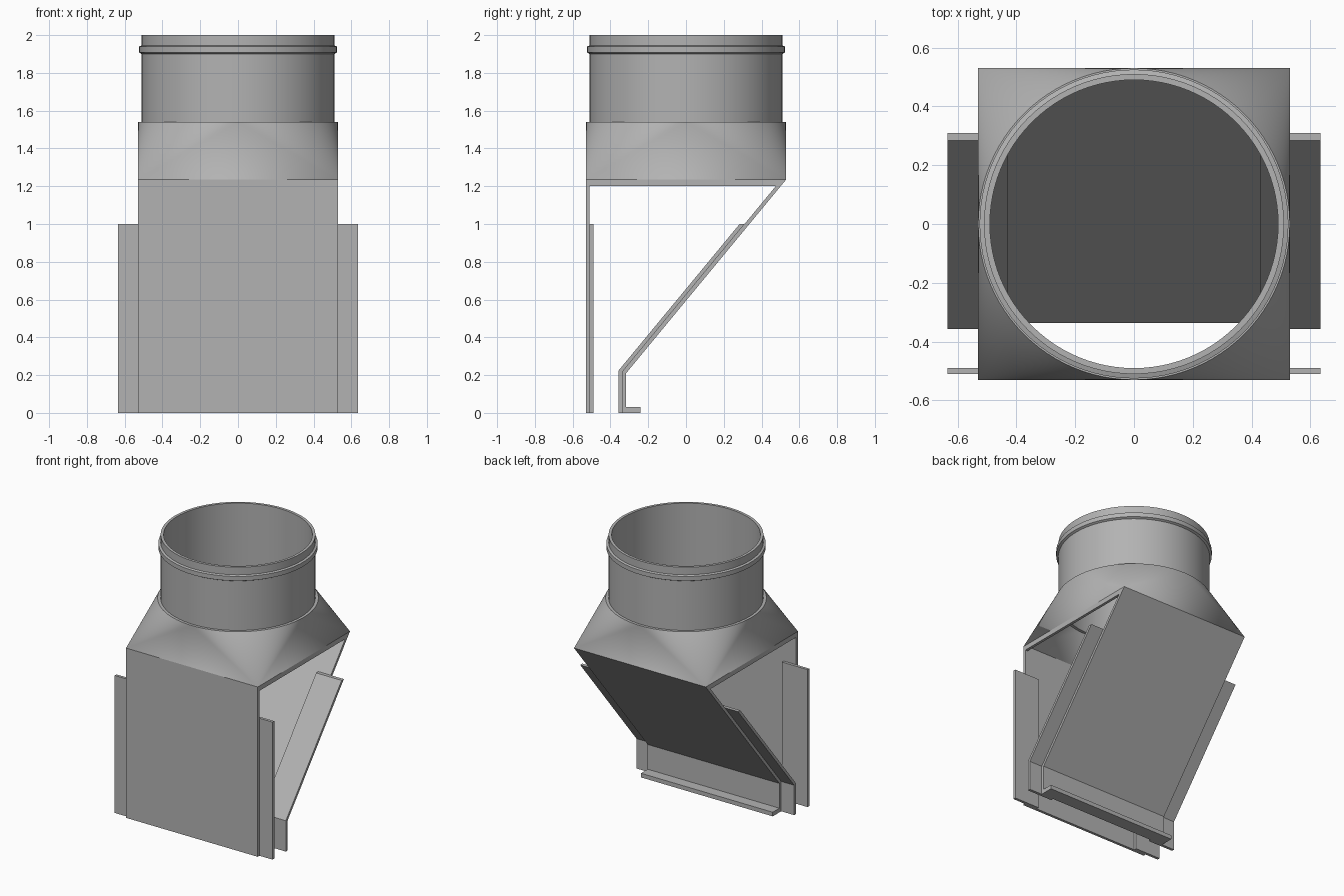
import bpy, bmesh, math
from mathutils import Vector

if "Cube" in bpy.data.objects:
    bpy.data.objects.remove(bpy.data.objects["Cube"])

# Sheet metal colour
metal = bpy.data.materials.new("sheet_metal_grey")
metal.use_nodes = True
colour = (0.45, 0.45, 0.45, 1)
metal.diffuse_color = colour
metal.node_tree.nodes["Principled BSDF"].inputs["Base Color"].default_value = colour

HALF = 0.53      # half width of the square body, also the collar radius
SHEET = 0.02     # sheet thickness
EAVE = 1.235     # height of the square end of the transition
COLLAR = 1.54    # height of its round end
SIDES = 96


def finish(bm, name, smooth=None):
    bmesh.ops.remove_doubles(bm, verts=bm.verts, dist=1e-5)
    bmesh.ops.recalc_face_normals(bm, faces=bm.faces)
    mesh = bpy.data.meshes.new(name)
    bm.to_mesh(mesh)
    bm.free()
    mesh.materials.append(metal)
    ob = bpy.data.objects.new(name, mesh)
    bpy.context.collection.objects.link(ob)
    if smooth:
        bpy.ops.object.select_all(action="DESELECT")
        ob.select_set(True)
        bpy.context.view_layer.objects.active = ob
        bpy.ops.object.shade_smooth_by_angle(angle=math.radians(smooth))
    return ob


def extrude_x(name, profile, x0, x1):
    """Prism along x from a (y, z) outline."""
    bm = bmesh.new()
    face = bm.faces.new([bm.verts.new((x0, y, z)) for y, z in profile])
    out = bmesh.ops.extrude_face_region(bm, geom=[face])
    moved = [v for v in out["geom"] if isinstance(v, bmesh.types.BMVert)]
    bmesh.ops.translate(bm, verts=moved, vec=(x1 - x0, 0, 0))
    return finish(bm, name)


def rect(y0, y1, z0, z1):
    return [(y0, z0), (y1, z0), (y1, z1), (y0, z1)]


# Round spout with its raised bead, turned about z
outline = [(0.49, 1.52), (0.51, 1.52), (0.51, 1.9), (0.525, 1.908),
           (0.525, 1.94), (0.51, 1.945), (0.51, 2), (0.49, 2)]
bm = bmesh.new()
ring = [bm.verts.new((r, 0, z)) for r, z in outline]
edges = [bm.edges.new((a, b)) for a, b in zip(ring, ring[1:] + ring[:1])]
bmesh.ops.spin(bm, geom=ring + edges, cent=(0, 0, 0), axis=(0, 0, 1),
               angle=math.tau, steps=SIDES)
finish(bm, "round_spout", 30)

# Square-to-round transition: a cone fan at each corner, a flat triangle per side
bm = bmesh.new()


def shell(half, radius, base):
    corners = [bm.verts.new((half * sx, half * sy, base))
               for sx, sy in ((1, 1), (-1, 1), (-1, -1), (1, -1))]
    circle = [bm.verts.new((radius * math.cos(math.tau * i / SIDES),
                            radius * math.sin(math.tau * i / SIDES), COLLAR))
              for i in range(SIDES)]
    quarter = SIDES // 4
    for i in range(SIDES):
        bm.faces.new((circle[i], circle[(i + 1) % SIDES], corners[i // quarter]))
    for k in range(4):
        bm.faces.new((corners[k], circle[(k + 1) * quarter % SIDES],
                      corners[(k + 1) % 4]))
    return corners, circle


outer = shell(HALF, HALF, EAVE)
inner = shell(HALF - SHEET, HALF - SHEET, EAVE)
for a, b in zip(outer, inner):
    for i in range(len(a)):
        j = (i + 1) % len(a)
        bm.faces.new((a[i], a[j], b[j], b[i]))
finish(bm, "square_to_round_transition", 25)

# Sloped back sheet: each layer is a mitred offset of the outer bend line
FOOT, BEND = -0.317, 0.21
slope = (EAVE - BEND) / (HALF - FOOT)
shift = SHEET * math.hypot(1, slope) / slope


def layer(n, top):
    """Foot, bend and top points of the line n sheets inside the back surface."""
    y = FOOT - n * SHEET
    bend = BEND + slope * (n * shift - n * SHEET)
    return [(y, 0), (y, bend), (FOOT - n * shift + (top - BEND) / slope, top)]


extrude_x("sloped_back_sheet", layer(0, EAVE) + layer(1, EAVE)[::-1], -HALF, HALF)
extrude_x("bottom_lip", rect(FOOT, -0.24, 0, 0.03), -HALF, HALF)

# Front sheet
extrude_x("front_sheet", rect(-HALF, -HALF + SHEET, 0, EAVE), -HALF, HALF)

# Side rims and mounting strips, mirrored left and right
rim = [(-HALF, 1.2), (HALF - (EAVE - 1.2) / slope, 1.2), (HALF, EAVE), (-HALF, EAVE)]
for side, s in (("left", 1), ("right", -1)):
    extrude_x(side + "_rim", rim, s * (HALF - SHEET), s * HALF)
    extrude_x(side + "_front_strip",
              rect(-HALF + SHEET, -HALF + 2 * SHEET, 0, 1), s * 0.43, s * 0.635)
    extrude_x(side + "_back_strip", layer(1, 1) + layer(2, 1)[::-1],
              s * 0.43, s * 0.635)
